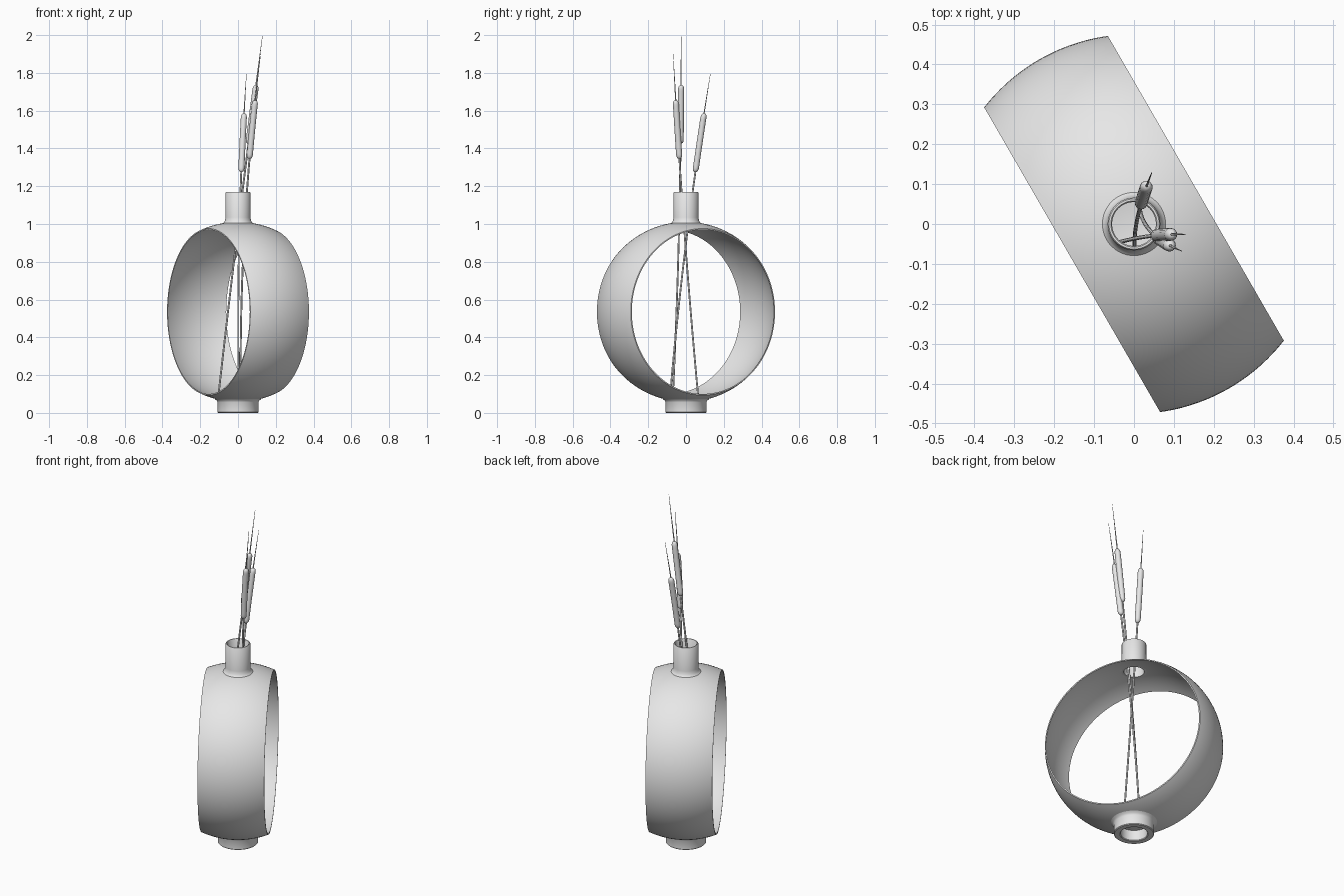
import bpy, bmesh, math
from mathutils import Matrix, Vector

cube = bpy.data.objects.get("Cube")
if cube:
    bpy.data.objects.remove(cube)

grey = bpy.data.materials.new("plain grey")
grey.use_nodes = True
grey.diffuse_color = (0.8, 0.8, 0.8, 1)
grey.node_tree.nodes["Principled BSDF"].inputs["Base Color"].default_value = (0.8, 0.8, 0.8, 1)

CENTRE, RADIUS, HALF_WIDTH, WALL = 0.535, 0.476, 0.179, 0.006


def finish(name, bm):
    bmesh.ops.recalc_face_normals(bm, faces=bm.faces)
    mesh = bpy.data.meshes.new(name)
    bm.to_mesh(mesh)
    bm.free()
    mesh.materials.append(grey)
    obj = bpy.data.objects.new(name, mesh)
    bpy.context.collection.objects.link(obj)
    bpy.ops.object.select_all(action='DESELECT')
    bpy.context.view_layer.objects.active = obj
    obj.select_set(True)
    bpy.ops.object.shade_smooth_by_angle(angle=math.radians(40))
    return obj


def loft(name, rings, sides, loop=False):
    """Skin rings given as (centre, radius); loop joins the last to the first."""
    bm = bmesh.new()
    loops = []
    for c, r in rings:
        loops.append([bm.verts.new(c + Vector((r * math.cos(a), r * math.sin(a), 0)))
                      for a in (math.tau * i / sides for i in range(sides))])
    for k in range(len(loops) if loop else len(loops) - 1):
        a, b = loops[k], loops[(k + 1) % len(loops)]
        for i in range(sides):
            j = (i + 1) % sides
            bm.faces.new((a[i], a[j], b[j], b[i]))
    if not loop:
        bm.faces.new(loops[0])
        bm.faces.new(loops[-1])
    return bm


def lathe(name, profile, sides=64):
    return loft(name, [(Vector((0, 0, z)), r) for r, z in profile], sides, True)


# Ring body: a band of a thin sphere, with its axis turned level
def arc(radius, steps=24):
    return [(math.sqrt(radius ** 2 - z * z), z) for z in
            (HALF_WIDTH * (2 * i / steps - 1) for i in range(steps + 1))]


bm = lathe("ring_body", arc(RADIUS) + arc(RADIUS - WALL)[::-1], 128)
bm.transform(Matrix.Translation((0, 0, CENTRE))
             @ Matrix.Rotation(math.radians(30), 4, 'Z')
             @ Matrix.Rotation(math.radians(90), 4, 'Y'))
body = finish("ring_body", bm)

# Opening under the neck
cutter = finish("neck_cutter", loft("neck_cutter", [
    (Vector((0, 0, 0.9)), 0.056), (Vector((0, 0, 1.1)), 0.056)], 64))
cutter.hide_render = True
cut = body.modifiers.new("neck_opening", 'BOOLEAN')
cut.operation, cut.object, cut.solver = 'DIFFERENCE', cutter, 'EXACT'
bpy.context.view_layer.objects.active = body
bpy.ops.object.modifier_apply(modifier=cut.name)
bpy.data.objects.remove(cutter)

# Neck with a small flare where it meets the body
finish("neck", lathe("neck", [
    (0.055, 1.0), (0.084, 1.0), (0.075, 1.008), (0.069, 1.018), (0.066, 1.035),
    (0.066, 1.166), (0.063, 1.17), (0.058, 1.17), (0.055, 1.166)]))

# Hollow foot
finish("foot", lathe("foot", [
    (0.072, 0.064), (0.072, 0.004), (0.076, 0), (0.104, 0), (0.108, 0.004),
    (0.108, 0.056), (0.113, 0.066), (0.124, 0.074), (0.1, 0.072)]))


# Reeds: bottom, head middle and tip of each gently curved stem
def bend(points, z):
    """Point at height z on the parabola through three points."""
    total = Vector((0, 0, 0))
    for p in points:
        w = 1
        for q in points:
            if q is not p:
                w *= (z - q.z) / (p.z - q.z)
        total += w * p
    return total


REEDS = {
    "left": [(0.005, -0.085, 0.08), (0.024, 0.072, 1.43), (0.045, 0.13, 1.8)],
    "tall": [(-0.105, -0.07, 0.08), (0.075, -0.027, 1.58), (0.13, -0.026, 2.0)],
    "right": [(0.015, 0.065, 0.08), (0.075, -0.045, 1.5), (0.12, -0.068, 1.9)],
}
for side, raw in REEDS.items():
    pts = [Vector(p) for p in raw]
    low, mid, tip = (p.z for p in pts)
    rings = []
    for i in range(25):
        z = low + (tip - low) * i / 24
        rings.append((bend(pts, z), 0.005 if z < mid else 0.0008 + 0.0042 * (tip - z) / (tip - mid)))
    finish(side + "_reed_stem", loft("stem", rings, 10))
    # Rounded seed head
    rings = []
    for i in range(25):
        t = -math.cos(math.pi * i / 24)
        r = 0.003 + 0.013 * min(1, math.sqrt(max(0, 1 - (max(0, abs(t) - 0.86) / 0.14) ** 2)))
        rings.append((bend(pts, mid + 0.155 * t), r))
    finish(side + "_reed_head", loft("head", rings, 16))
